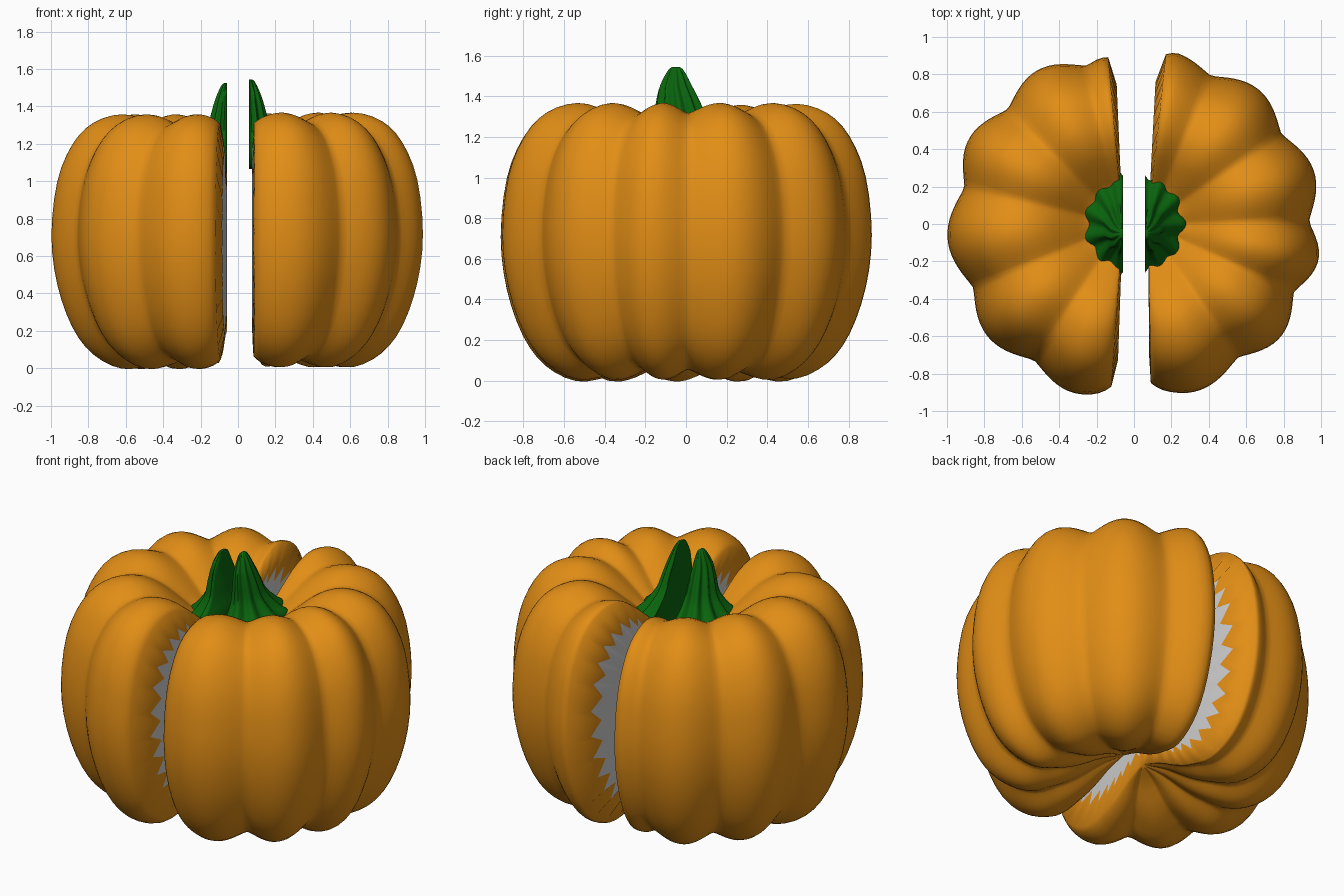
import bpy, bmesh
from math import sin, cos, pi, radians
from mathutils import Vector

if "Cube" in bpy.data.objects:
    bpy.data.objects.remove(bpy.data.objects["Cube"])


def material(name, rgb):
    m = bpy.data.materials.new(name)
    m.diffuse_color = (*rgb, 1)
    m.use_nodes = True
    m.node_tree.nodes["Principled BSDF"].inputs["Base Color"].default_value = m.diffuse_color
    return m


SKIN = material("orange_skin", (0.76, 0.27, 0.008))
FLESH = material("grey_flesh", (0.6, 0.6, 0.6))
GREEN = material("green_stem", (0.003, 0.13, 0.004))

# (radius, height) profiles from bottom axis to top
BODY = [(0, .2), (.13, .15), (.27, .07), (.4, .02), (.55, 0), (.7, .075), (.81, .22), (.89, .45),
        (.92, .71), (.89, 1.0), (.81, 1.2), (.7, 1.315), (.55, 1.36), (.41, 1.32),
        (.28, 1.22), (.16, 1.12), (0, 1.07)]
STEM = [(0, 1.06), (.2, 1.08), (.235, 1.14), (.185, 1.19), (.125, 1.27), (.098, 1.36),
        (.07, 1.45), (.03, 1.53), (0, 1.54)]


def smooth_profile(pts, n):
    # Catmull-Rom resampling
    p = [Vector(a) for a in pts]
    out = []
    for i in range(len(p) - 1):
        a, b, c, d = p[max(i - 1, 0)], p[i], p[i + 1], p[min(i + 2, len(p) - 1)]
        for k in range(n):
            t = k / n
            out.append(0.5 * (2 * b + (c - a) * t + (2 * a - 5 * b + 4 * c - d) * t * t
                              + (3 * b - a - 3 * c + d) * t ** 3))
    return out + [p[-1]]


def sweep(bm, profile, angles, point):
    # grid of faces turned about the axis; returns the open cut loop
    n = len(profile)
    low, high = bm.verts.new(point(profile[0], angles[0])), bm.verts.new(point(profile[-1], angles[0]))
    cols = [[low] + [bm.verts.new(point(p, a)) for p in profile[1:-1]] + [high] for a in angles]
    for a, b in zip(cols, cols[1:]):
        for i in range(n - 1):
            quad = list(dict.fromkeys([a[i], b[i], b[i + 1], a[i + 1]]))
            bm.faces.new(quad).smooth = True
    return cols[0] + cols[-1][-2:0:-1]


def finish(bm, name, mats, angle):
    bmesh.ops.recalc_face_normals(bm, faces=bm.faces)
    me = bpy.data.meshes.new(name)
    bm.to_mesh(me)
    bm.free()
    for m in mats:
        me.materials.append(m)
    ob = bpy.data.objects.new(name, me)
    bpy.context.collection.objects.link(ob)
    bpy.ops.object.select_all(action='DESELECT')
    ob.select_set(True)
    bpy.context.view_layer.objects.active = ob
    bpy.ops.object.shade_smooth_by_angle(angle=radians(angle))


def body_half(name, x0, dz, size, creases, start, end):
    def point(p, deg):
        # lobes swell between neighbouring creases
        t = next((deg - a) / (b - a) for a, b in zip(creases, creases[1:]) if a <= deg <= b)
        k = 1 - 0.075 * (1 - max(sin(pi * t), 0) ** 1.25) * min(1, p.x / 0.4)
        # skin turns in slightly at the cut
        k -= 0.02 * max(0, 1 - min(deg - start, end - deg) / 5) ** 2 * min(1, p.x / 0.4)
        r, z = p.x * k * size, 0.68 + (p.y - 0.68) * k
        return Vector((x0 + r * cos(radians(deg)), r * sin(radians(deg)), z + dz))

    bm = bmesh.new()
    angles = [start + (end - start) * i / 84 for i in range(85)]
    loop = sweep(bm, smooth_profile(BODY, 3), angles, point)

    # cut face: skin rim with a zigzag edge, then grey flesh
    centre = Vector((x0, 0, 0.65))

    def ring_vert(v, f):
        q = v.co.lerp(centre, f)
        q.x = x0 + (v.co.x - x0) * (1 - f) * 0.5
        return bm.verts.new(q)
    ring = [ring_vert(v, 0.16 if i % 2 else 0.27) for i, v in enumerate(loop)]
    mid = bm.verts.new(centre)
    for i in range(len(loop)):
        j = (i + 1) % len(loop)
        bm.faces.new((loop[i], loop[j], ring[j], ring[i])).smooth = True
        bm.faces.new((ring[i], ring[j], mid)).material_index = 1
    finish(bm, name, [SKIN, FLESH], 110)


def stem_half(name, x0, dz, start, end):
    def point(p, deg):
        # ribs run up the stem, tip leans forward
        r = p.x * (1 + 0.1 * cos(radians(deg) * 11))
        lean = -0.05 * min(max((p.y - 1.15) / 0.3, 0), 1)
        return Vector((x0 + 0.85 * r * cos(radians(deg)), lean + 1.1 * r * sin(radians(deg)), p.y + dz))

    bm = bmesh.new()
    angles = [start + (end - start) * i / 44 for i in range(45)]
    loop = sweep(bm, smooth_profile(STEM, 3), angles, point)
    bm.faces.new(loop)
    finish(bm, name, [GREEN], 50)


body_half("left_pumpkin_half", -0.06, -0.002, 1.022, [70, 103, 135, 167, 203, 237, 270], 95, 266)
body_half("right_pumpkin_half", 0.075, 0.007, 1.012, [-91, -56, -25, 1, 34, 67, 100], -89, 84)
stem_half("left_stem_half", -0.06, -0.015, 90, 270)
stem_half("right_stem_half", 0.06, 0.005, -90, 90)
